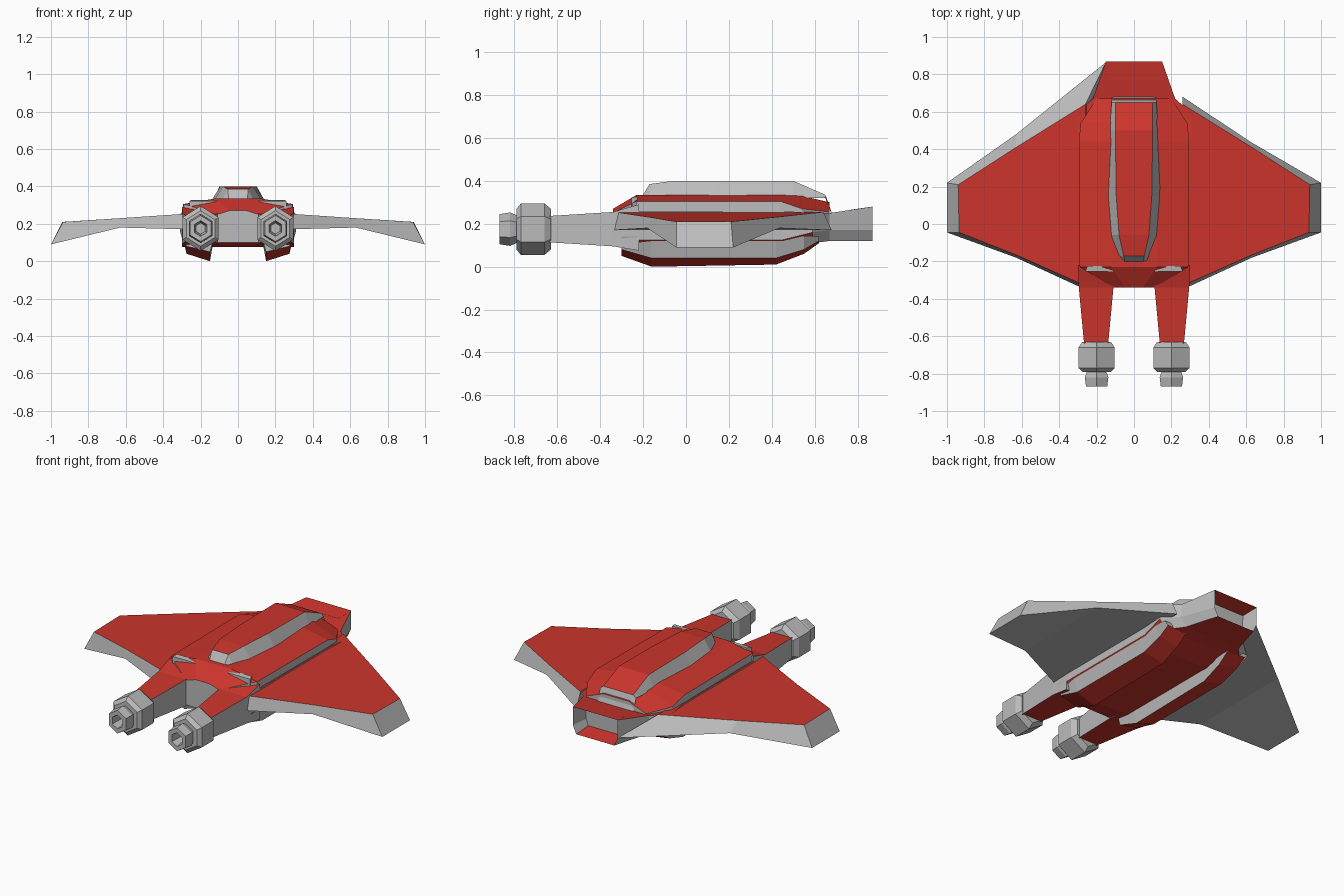
import bpy, bmesh, math

if "Cube" in bpy.data.objects:
    bpy.data.objects.remove(bpy.data.objects["Cube"])

red = bpy.data.materials.new("red_paint")
red.diffuse_color = (0.6, 0.035, 0.025, 1)
red.use_nodes = True
red.node_tree.nodes["Principled BSDF"].inputs["Base Color"].default_value = red.diffuse_color
grey = bpy.data.materials.new("bare_metal")
grey.diffuse_color = (0.5, 0.5, 0.5, 1)
grey.use_nodes = True
grey.node_tree.nodes["Principled BSDF"].inputs["Base Color"].default_value = grey.diffuse_color


def loft(name, rings, up=0.6, down=2.0, recess=None):
    """Skin a row of equal rings; faces pointing up/down past a limit are red."""
    bm = bmesh.new()
    loops = [[bm.verts.new(p) for p in r] for r in rings]
    n = len(rings[0])
    for a, b in zip(loops, loops[1:]):
        for i in range(n):
            j = (i + 1) % n
            bm.faces.new((a[i], a[j], b[j], b[i]))
    bm.faces.new(loops[0])
    end = bm.faces.new(loops[-1])
    bmesh.ops.recalc_face_normals(bm, faces=bm.faces)
    if recess:
        bmesh.ops.inset_region(bm, faces=[end], thickness=recess[0])
        bmesh.ops.translate(bm, verts=end.verts, vec=(0, recess[1], 0))
    bm.normal_update()
    for f in bm.faces:
        f.material_index = 1 if f.normal.z > up or f.normal.z < -down else 0
    me = bpy.data.meshes.new(name)
    bm.to_mesh(me)
    bm.free()
    me.materials.append(grey)
    me.materials.append(red)
    ob = bpy.data.objects.new(name, me)
    bpy.context.collection.objects.link(ob)
    return ob


def mirrored(y, half):
    """Full ring at y from half profile (x, z) listed bottom to top."""
    return [(x, y, z) for x, z in half] + [(-x, y, z) for x, z in reversed(half)]


def box_ring(y, x0, x1, z0, z1, s=1):
    return [(s * x0, y, z0), (s * x1, y, z0), (s * x1, y, z1), (s * x0, y, z1)]


# Main hull, with the recessed exhaust at the back end
hull = [(-0.34, 0.27, 0.10, 0.24), (-0.22, 0.30, 0.075, 0.26), (0.45, 0.30, 0.075, 0.26),
        (0.59, 0.31, 0.11, 0.25), (0.67, 0.22, 0.12, 0.25), (0.87, 0.15, 0.12, 0.28)]
loft("hull", [mirrored(y, [(w * 0.85, b), (w, b + 0.05), (w, t)]) for y, w, b, t in hull],
     down=0.6, recess=(0.02, -0.1))

# Raised upper deck with grey side walls
deck = [(-0.34, 0.11, 0.25, 0.27), (-0.23, 0.29, 0.305, 0.335), (0.44, 0.295, 0.305, 0.335),
        (0.54, 0.285, 0.27, 0.33), (0.67, 0.20, 0.255, 0.30)]
loft("upper_deck", [mirrored(y, [(w, 0.10 if y < -0.3 else 0.2), (w, s), (w * 0.42, c)])
                    for y, w, s, c in deck], up=0.5)

# Spine along the top
spine = [(-0.20, 0.075, 0.05, 0.335), (-0.17, 0.085, 0.055, 0.385), (-0.06, 0.13, 0.08, 0.4),
         (0.15, 0.145, 0.095, 0.4), (0.50, 0.13, 0.10, 0.4), (0.65, 0.12, 0.10, 0.335),
         (0.68, 0.12, 0.10, 0.25)]
loft("spine", [mirrored(y, [(b, min(0.32, z - 0.01)), (t, z)]) for y, b, t, z in spine], up=0.65)

for s, side in ((1, "right"), (-1, "left")):
    # Wing; the left leading edge spreads further toward the tail
    lead = [(0.26, 0.68), (0.63, 0.435)] if s > 0 else [(0.15, 0.865), (0.63, 0.48)]
    loft(side + "_wing", [
        [(s * 0.26, -0.33, 0.255), (s * 0.26, 0.64, 0.255),
         (s * lead[0][0], lead[0][1], 0.17), (s * 0.26, -0.35, 0.17)],
        [(s * 0.63, -0.165, 0.23), (s * 0.63, 0.41, 0.23),
         (s * lead[1][0], lead[1][1], 0.18), (s * 0.63, -0.18, 0.18)],
        [(s * 0.935, -0.045, 0.21), (s * 0.94, 0.21, 0.21),
         (s * 1.0, 0.22, 0.09), (s * 1.0, -0.045, 0.09)]], up=0.95)

    # Keel under each side of the belly
    keel = [(-0.30, 0.05, 0.08), (-0.16, 0.0, 0.04), (0.42, 0.01, 0.04),
            (0.55, 0.06, 0.08), (0.62, 0.11, 0.12)]
    loft(side + "_keel", [[(s * 0.125, y, 0.14), (s * 0.15, y, z), (s * 0.275, y, o),
                           (s * 0.30, y, 0.14)] for y, z, o in keel], down=0.6)

    # Gun boom
    loft(side + "_boom", [box_ring(-0.22, 0.10, 0.30, 0.075, 0.29, s),
                          box_ring(-0.34, 0.11, 0.295, 0.095, 0.255, s),
                          box_ring(-0.66, 0.14, 0.265, 0.115, 0.235, s)], down=0.6)

    # Hexagonal gun collar and hollow muzzle
    def hex_ring(y, r):
        return [(s * 0.2 + r * 0.93 * math.sin(k * math.pi / 3), y,
                 0.175 + r * math.cos(k * math.pi / 3)) for k in range(6)]
    loft(side + "_gun", [hex_ring(y, r) for y, r in (
        (-0.63, 0.095), (-0.66, 0.12), (-0.77, 0.12), (-0.79, 0.095), (-0.79, 0.065),
        (-0.82, 0.078), (-0.87, 0.07), (-0.87, 0.042), (-0.80, 0.03))], up=2)

    # Small vent at the front of the deck
    loft(side + "_vent", [box_ring(-0.255, 0.11, 0.26, 0.28, 0.322, s),
                          box_ring(-0.225, 0.13, 0.25, 0.29, 0.326, s)], up=2)
